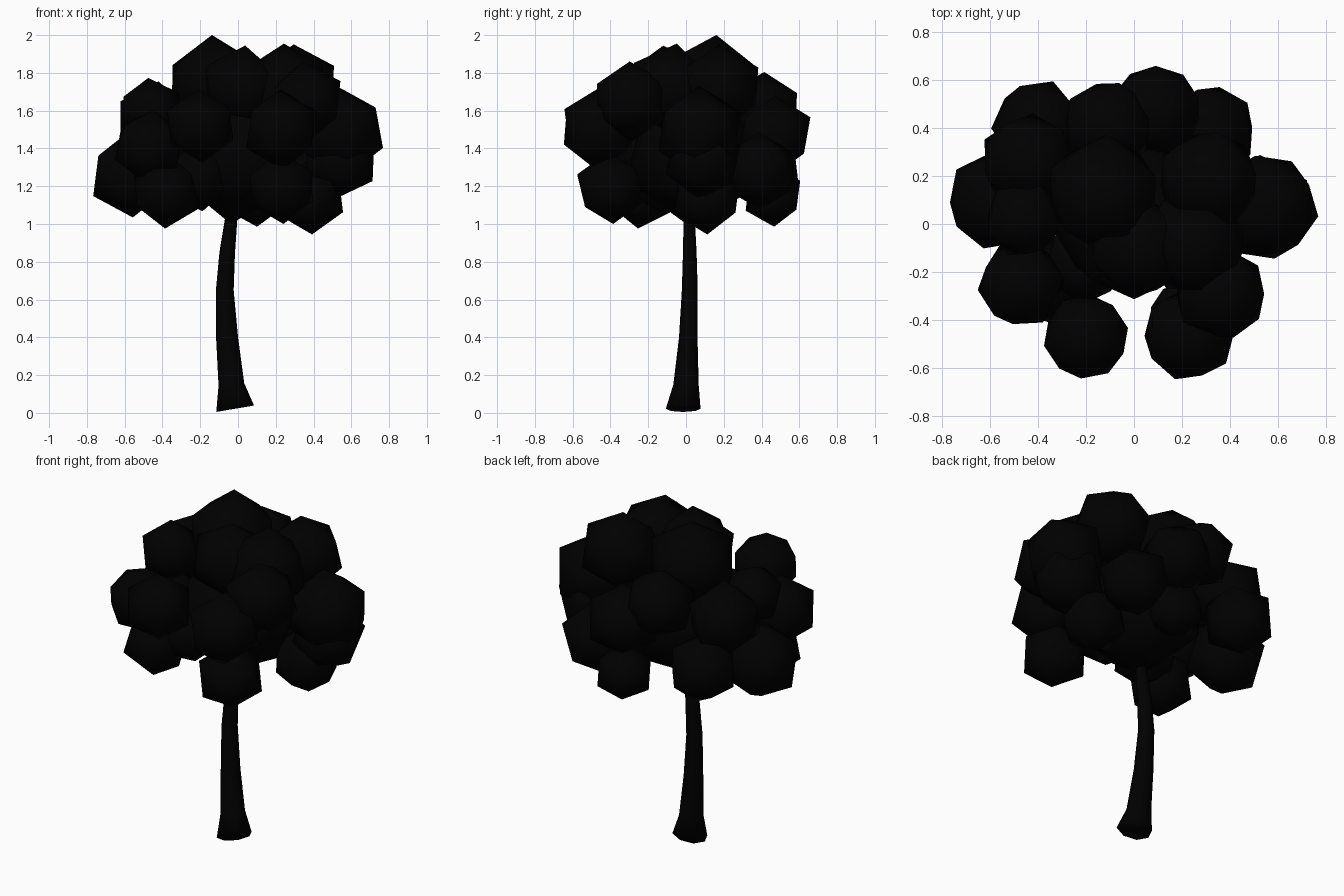
import bpy, bmesh, math, random
from mathutils import Matrix, Vector

random.seed(4)

def material(name, color):
    m = bpy.data.materials.new(name)
    m.diffuse_color = color
    return m

leaf_mat = material("dark_leaf", (0.0, 0.0, 0.0, 1))
bark_mat = material("dark_bark", (0.0, 0.0, 0.0, 1))

def finish(bm, name, mat):
    for f in bm.faces:
        f.smooth = True
    me = bpy.data.meshes.new(name)
    bm.to_mesh(me)
    bm.free()
    me.materials.append(mat)
    ob = bpy.data.objects.new(name, me)
    bpy.context.collection.objects.link(ob)
    return ob

# Curved trunk: x centre, y centre, z, x radius, y radius, ring tilt
rings = [(-0.015, -0.015, 0.022, 0.100, 0.092, 0.17),
         (-0.035, 0.000, 0.15, 0.068, 0.067, 0.10),
         (-0.058, 0.012, 0.40, 0.058, 0.049, 0.04),
         (-0.070, 0.020, 0.65, 0.047, 0.042, 0.00),
         (-0.057, 0.020, 0.85, 0.041, 0.036, -0.06),
         (-0.037, 0.017, 1.02, 0.033, 0.030, -0.08),
         (-0.030, 0.015, 1.12, 0.028, 0.028, -0.08)]
SIDES = 8
bm = bmesh.new()
loops = []
for cx, cy, z, rx, ry, tilt in rings:
    loop = []
    for i in range(SIDES):
        a = 2 * math.pi * i / SIDES
        dx, dy = rx * math.cos(a), ry * math.sin(a)
        loop.append(bm.verts.new((cx + dx, cy + dy, z + dx * tilt)))
    loops.append(loop)
for lo, hi in zip(loops, loops[1:]):
    for i in range(SIDES):
        j = (i + 1) % SIDES
        bm.faces.new((lo[i], lo[j], hi[j], hi[i]))
bm.faces.new(loops[0][::-1])
bm.faces.new(loops[-1])
finish(bm, "trunk", bark_mat)

# Leaf clumps: x, y, z, radius
clumps = [
    # crown
    (-0.13, 0.13, 1.745, 0.25), (0.25, -0.08, 1.72, 0.23),
    (0.02, -0.10, 1.72, 0.22), (0.31, 0.18, 1.72, 0.225),
    # left side
    (-0.46, 0.02, 1.60, 0.17), (-0.44, 0.26, 1.54, 0.21),
    (-0.57, 0.10, 1.26, 0.22), (-0.47, -0.25, 1.41, 0.19),
    (-0.38, -0.23, 1.17, 0.19),
    # right side
    (0.545, 0.07, 1.49, 0.235), (0.54, 0.09, 1.34, 0.205),
    (0.38, 0.11, 1.14, 0.19),
    # back
    (0.32, 0.39, 1.28, 0.20), (0.09, 0.47, 1.47, 0.205),
    (-0.11, 0.41, 1.60, 0.20), (-0.40, 0.41, 1.29, 0.20),
    (0.09, 0.46, 1.15, 0.16),
    # front
    (-0.20, -0.47, 1.52, 0.19), (0.23, -0.46, 1.50, 0.205),
    (0.36, -0.29, 1.65, 0.205), (0.23, -0.40, 1.19, 0.185),
    (-0.21, -0.16, 1.25, 0.18),
    # core
    (-0.01, 0.03, 1.37, 0.36),
]
for n, (x, y, z, r) in enumerate(clumps, 1):
    bm = bmesh.new()
    bmesh.ops.create_icosphere(bm, subdivisions=1, radius=r * 1.03)
    spin = Matrix.Rotation(random.uniform(0, math.tau), 4, 'Z')
    lean = (Matrix.Rotation(random.uniform(-0.15, 0.15), 4, 'X')
            @ Matrix.Rotation(random.uniform(-0.15, 0.15), 4, 'Y'))
    bmesh.ops.transform(bm, matrix=Matrix.Translation(Vector((x, y, z))) @ lean @ spin,
                        verts=bm.verts)
    finish(bm, f"leaf_clump_{n}", leaf_mat)
